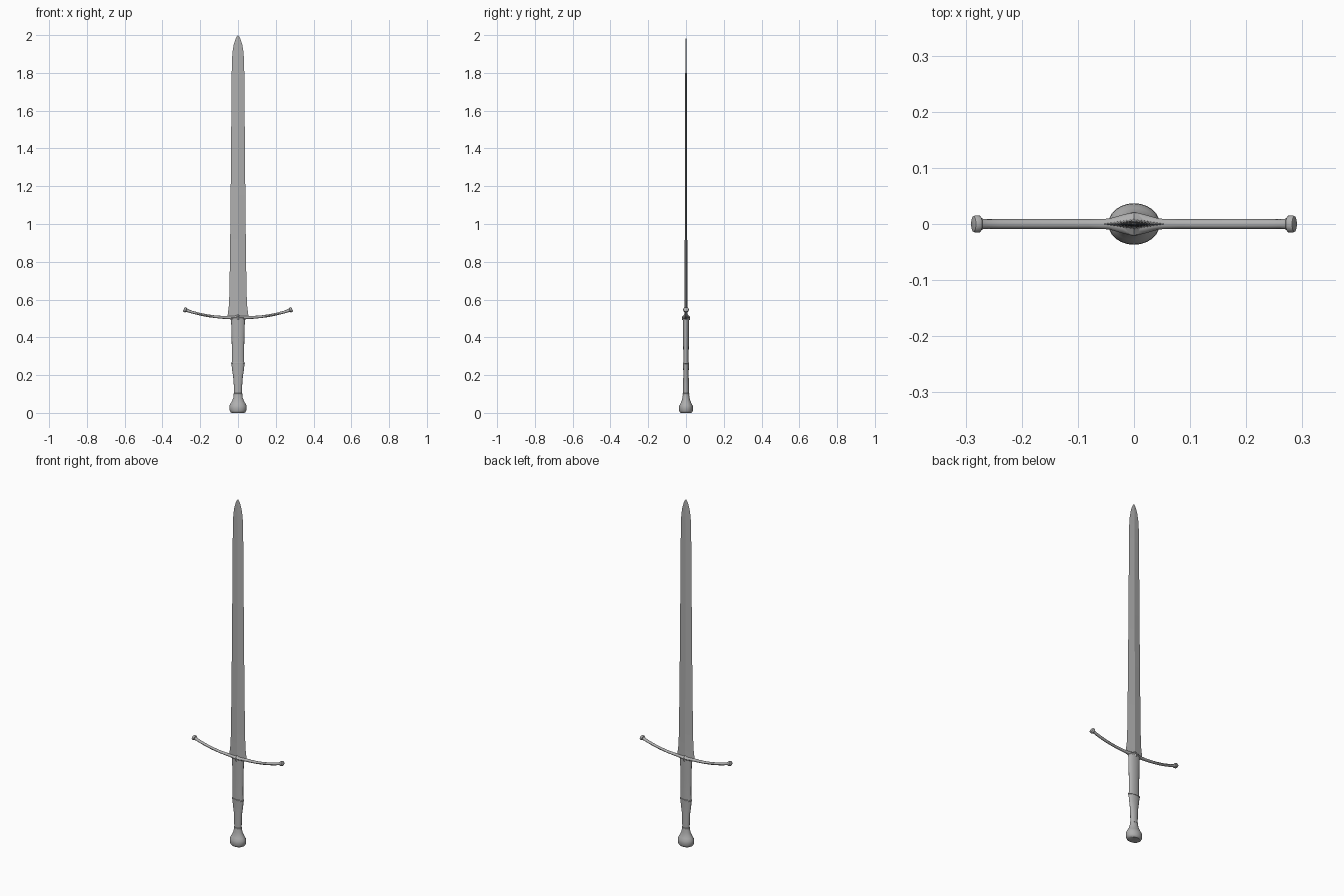
import bpy, bmesh, math
from mathutils import Vector

steel = bpy.data.materials.new("dark_steel")
steel.diffuse_color = (0.43, 0.43, 0.43, 1)


def loft(name, rings, angle=35):
    """Skin a list of equal-length rings and cap both ends."""
    bm = bmesh.new()
    rows = [[bm.verts.new(p) for p in r] for r in rings]
    n = len(rows[0])
    for a, b in zip(rows, rows[1:]):
        for i in range(n):
            j = (i + 1) % n
            bm.faces.new((a[i], a[j], b[j], b[i]))
    bm.faces.new(rows[0][::-1])
    bm.faces.new(rows[-1])
    bmesh.ops.recalc_face_normals(bm, faces=bm.faces)
    me = bpy.data.meshes.new(name)
    bm.to_mesh(me)
    bm.free()
    me.materials.append(steel)
    ob = bpy.data.objects.new(name, me)
    bpy.context.collection.objects.link(ob)
    bpy.ops.object.select_all(action='DESELECT')
    ob.select_set(True)
    bpy.context.view_layer.objects.active = ob
    bpy.ops.object.shade_smooth_by_angle(angle=math.radians(angle))
    return ob


def upright(name, profile, n=24, angle=35):
    """Elliptical rings stacked along z: (z, half width, half depth)."""
    rings = [[(rx * math.cos(2 * math.pi * i / n), ry * math.sin(2 * math.pi * i / n), z)
              for i in range(n)] for z, rx, ry in profile]
    return loft(name, rings, angle)


def guard_z(x):
    return 0.504 + 0.042 * (abs(x) / 0.28) ** 2.5


def guard_ring(x, ry, rz, n=12):
    """Oval section perpendicular to the curved guard line."""
    t = Vector((0.002, 0, guard_z(x + 0.001) - guard_z(x - 0.001))).normalized()
    up = Vector((-t.z, 0, t.x))
    c = Vector((x, 0, guard_z(x)))
    return [c + Vector((0, ry, 0)) * math.cos(2 * math.pi * i / n)
            + up * rz * math.sin(2 * math.pi * i / n) for i in range(n)]


# blade: diamond section, flared at the base, rounded to a point
upright("blade", [(0.505, 0.057, 0.009), (0.53, 0.053, 0.0085), (0.57, 0.048, 0.008),
                  (0.65, 0.045, 0.0075), (0.95, 0.041, 0.0065), (1.30, 0.0375, 0.0055),
                  (1.73, 0.034, 0.0045), (1.86, 0.0325, 0.0035), (1.91, 0.029, 0.003),
                  (1.95, 0.0225, 0.0023), (1.98, 0.013, 0.0015), (1.993, 0.006, 0.0006),
                  (2.0, 0.0005, 0.0002)], n=4, angle=10)

# pommel: drum-like foot narrowing to a neck
upright("pommel", [(0.0, 0.034, 0.028), (0.004, 0.040, 0.033), (0.012, 0.044, 0.0365),
                   (0.026, 0.046, 0.037), (0.038, 0.045, 0.036), (0.050, 0.039, 0.029),
                   (0.064, 0.031, 0.023), (0.080, 0.025, 0.019), (0.100, 0.022, 0.016)])

# two-part grip
upright("lower_grip", [(0.09, 0.021, 0.015), (0.15, 0.0225, 0.0150), (0.19, 0.0255, 0.0145),
                       (0.225, 0.031, 0.0145), (0.262, 0.035, 0.0155)])
upright("upper_grip", [(0.262, 0.033, 0.0145), (0.33, 0.0325, 0.0145),
                       (0.42, 0.034, 0.0155), (0.505, 0.037, 0.017)])

# raised bands round the grip
for name, z, rx, ry in (("grip_band", 0.264, 0.038, 0.0175),
                        ("neck_band", 0.101, 0.0235, 0.018)):
    upright(name, [(z + 0.004 * math.sin(a), rx - 0.003 * (1 - math.cos(a)),
                    ry - 0.003 * (1 - math.cos(a)))
                   for a in (-1.57, -0.8, 0, 0.8, 1.57)])

# curved crossguard, swelling to a point front and back in the middle
half = [(0.0, 0.0215, 0.011), (0.02, 0.0165, 0.0105), (0.045, 0.0095, 0.0085),
        (0.08, 0.0085, 0.0075), (0.12, 0.0085, 0.007),
        (0.16, 0.0085, 0.007), (0.20, 0.0085, 0.007), (0.24, 0.0085, 0.007),
        (0.262, 0.0085, 0.0075), (0.274, 0.010, 0.010)]
full = [(-x, a, b) for x, a, b in half[:0:-1]] + half
loft("crossguard", [guard_ring(*s) for s in full])

# pointed block in the middle of the guard
upright("guard_centre", [(0.491, 0.034, 0.019), (0.497, 0.042, 0.0215),
                         (0.509, 0.042, 0.0215), (0.516, 0.018, 0.014),
                         (0.522, 0.005, 0.009)], n=4)

# end knobs
for side, s in (("left", -1), ("right", 1)):
    loft("guard_knob_" + side,
         [guard_ring(s * x, r, r * 0.85, 16) for x, r in
          ((0.273, 0.012), (0.275, 0.015), (0.278, 0.0155),
           (0.283, 0.0155), (0.286, 0.014), (0.287, 0.011))])
